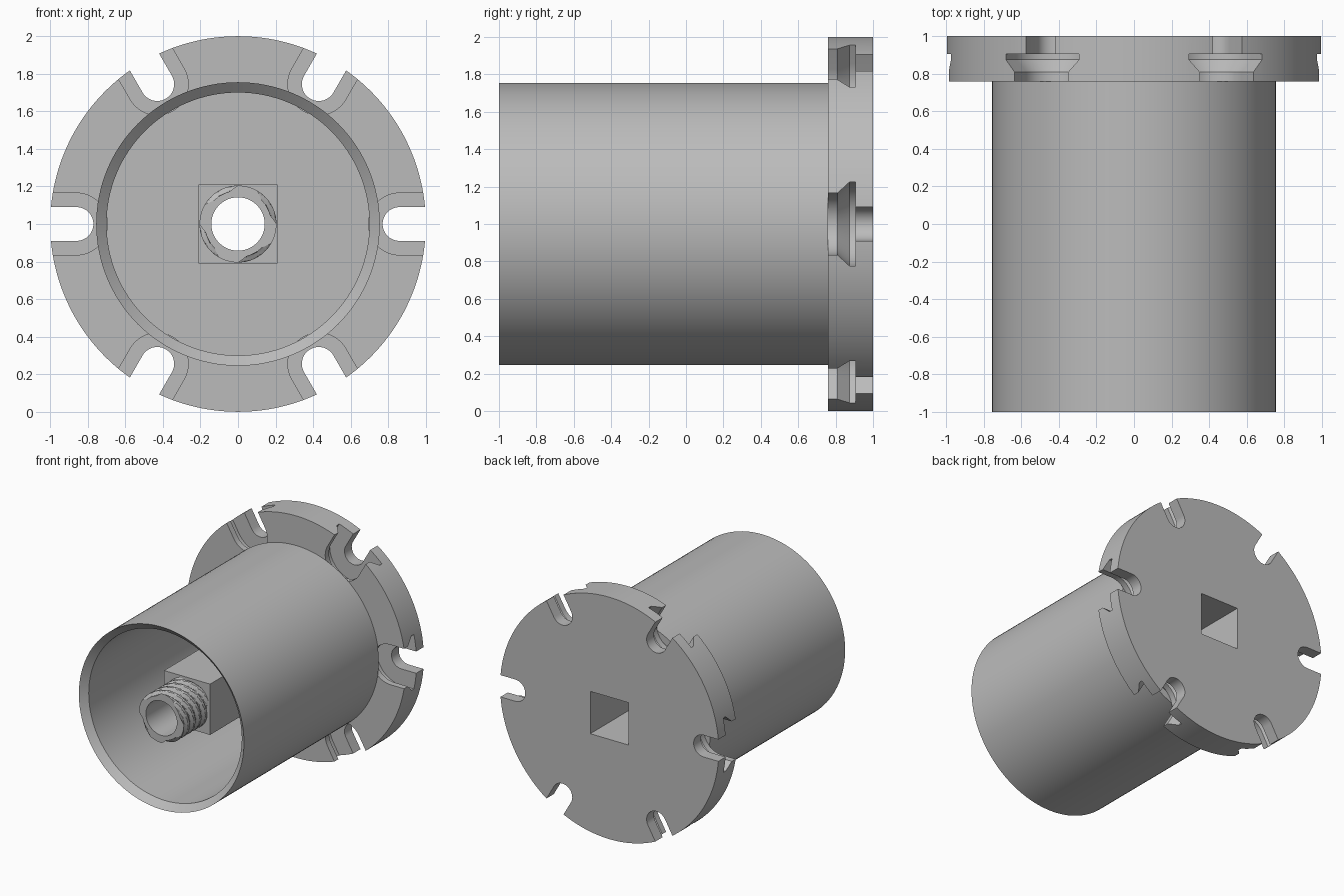
import bpy, bmesh, math
from mathutils import Matrix

if "Cube" in bpy.data.objects:
    bpy.data.objects.remove(bpy.data.objects["Cube"], do_unlink=True)

AXIS_HEIGHT = 1.0
TAU = math.tau

grey = bpy.data.materials.new("plain_grey")
grey.use_nodes = True
grey.diffuse_color = (0.5, 0.5, 0.5, 1)
grey.node_tree.nodes["Principled BSDF"].inputs["Base Color"].default_value = (0.5, 0.5, 0.5, 1)


def make_object(name, bm):
    """Turn a bmesh built around the y axis into an object at axis height."""
    bmesh.ops.recalc_face_normals(bm, faces=bm.faces)
    mesh = bpy.data.meshes.new(name)
    bm.to_mesh(mesh)
    bm.free()
    mesh.materials.append(grey)
    obj = bpy.data.objects.new(name, mesh)
    obj.location.z = AXIS_HEIGHT
    bpy.context.collection.objects.link(obj)
    return obj


def loft(bm, rings, cap=True, close=False):
    """Skin a list of equal-length point rings."""
    rows = [[bm.verts.new(p) for p in ring] for ring in rings]
    pairs = list(zip(rows, rows[1:])) + ([(rows[-1], rows[0])] if close else [])
    for a, b in pairs:
        for i in range(len(a)):
            j = (i + 1) % len(a)
            bm.faces.new((a[i], a[j], b[j], b[i]))
    if cap:
        bm.faces.new(rows[0])
        bm.faces.new(rows[-1])


def circle(radius, y, count=128):
    return [(radius * math.cos(TAU * i / count), y, radius * math.sin(TAU * i / count))
            for i in range(count)]


def square(half, y):
    return [(sx * half, y, sz * half) for sx, sz in ((-1, -1), (1, -1), (1, 1), (-1, 1))]


def solid(name, rings, **options):
    bm = bmesh.new()
    loft(bm, rings, **options)
    return make_object(name, bm)


def activate(obj):
    bpy.ops.object.select_all(action='DESELECT')
    obj.select_set(True)
    bpy.context.view_layer.objects.active = obj


def cut(obj, cutter):
    cutter.hide_render = True
    mod = obj.modifiers.new("cut", 'BOOLEAN')
    mod.operation = 'DIFFERENCE'
    mod.solver = 'EXACT'
    mod.object = cutter
    activate(obj)
    bpy.ops.object.modifier_apply(modifier=mod.name)


# Cup: open tube with a bevelled mouth
cup = solid("cup", [circle(0.755, 0.76), circle(0.755, -1), circle(0.70, -0.95),
                    circle(0.70, 0.76)], cap=False, close=True)

# Flange disc and central square block
flange = solid("flange", [circle(1, 0.76, 192), circle(1, 1, 192)])
block = solid("socket_block", [square(0.21, -0.665), square(0.21, 0.76)])


# Undercut slot outline: rounded inner end, open past the rim
def slot_outline(half, y, centre=0.86, steps=24):
    arc = [(centre + half * math.cos(a), y, half * math.sin(a))
           for a in (math.pi * (0.5 + i / steps) for i in range(steps + 1))]
    return arc + [(1.2, y, -half), (1.2, y, half)]


slot_levels = [(0.7, 0.165), (0.81, 0.165), (0.875, 0.225),
               (0.905, 0.225), (0.905, 0.09), (1.1, 0.09)]
slot_bm = bmesh.new()
for k in range(6):
    turn = Matrix.Rotation(k * TAU / 6, 3, 'Y')
    part = bmesh.new()
    loft(part, [slot_outline(half, y) for y, half in slot_levels])
    bmesh.ops.transform(part, matrix=turn.to_4x4(), verts=part.verts)
    temp = bpy.data.meshes.new("slot")
    part.to_mesh(temp)
    part.free()
    slot_bm.from_mesh(temp)
    bpy.data.meshes.remove(temp)
slots = make_object("slot_cutter", slot_bm)

# Square socket from the back, round bore at its front end
socket = solid("socket_cutter", [square(0.175, -0.6), square(0.175, 1.1)])
bore = solid("bore_cutter", [circle(0.142, -0.8, 72), circle(0.142, -0.5, 72)])

cut(flange, slots)
cut(flange, socket)
cut(block, socket)
cut(block, bore)
for helper in (slots, socket, bore):
    bpy.data.objects.remove(helper, do_unlink=True)


# Spout: hollow tube with a four-start screw thread
def thread_radius(y, angle, pitch=0.075, starts=4):
    phase = (y / pitch + starts * angle / TAU) % 1
    ridge = min(1, max(0, 2.2 - abs(phase - 0.5) * 7))
    return 0.178 + 0.027 * ridge


def thread_ring(y, count=72):
    ring = []
    for i in range(count):
        a = TAU * i / count
        r = thread_radius(y, a)
        ring.append((r * math.cos(a), y, r * math.sin(a)))
    return ring


rows = 60
rings = [thread_ring(-0.66 - 0.34 * i / rows) for i in range(rows + 1)]
rings += [circle(0.142, -1, 72), circle(0.142, -0.66, 72)]
spout = solid("threaded_spout", rings, cap=False, close=True)

# Smooth round walls, keep edges crisp
for obj in (cup, flange, block, spout):
    activate(obj)
    bpy.ops.object.shade_smooth_by_angle(angle=math.radians(25))
